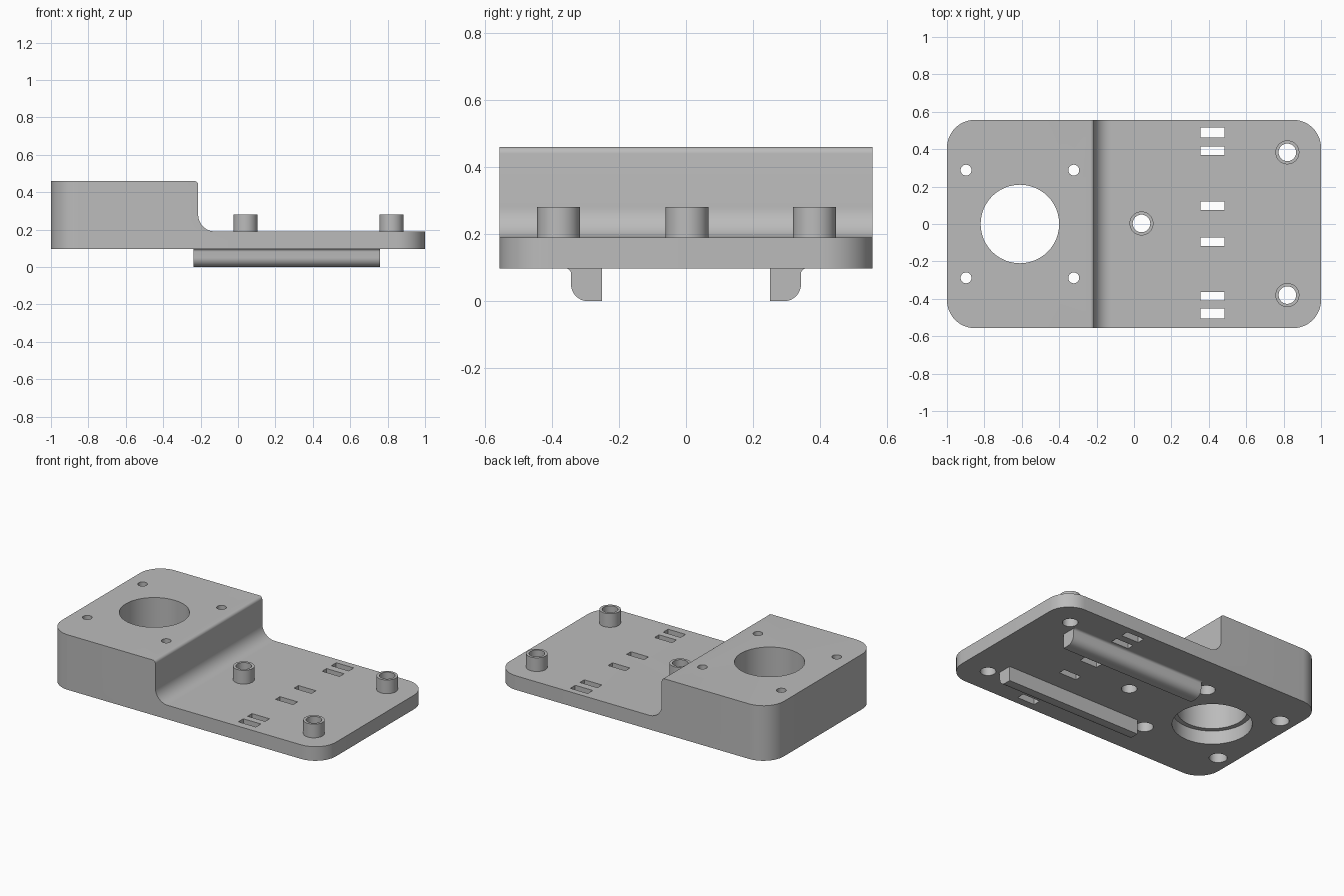
import bpy, bmesh
from math import sin, cos, pi, radians

if "Cube" in bpy.data.objects:
    bpy.data.objects.remove(bpy.data.objects["Cube"], do_unlink=True)

grey = bpy.data.materials.new("plain grey")
grey.use_nodes = True
colour = (0.5, 0.5, 0.5, 1)
grey.diffuse_color = colour
grey.node_tree.nodes["Principled BSDF"].inputs["Base Color"].default_value = colour


def arc(cx, cy, r, start, end, steps=12):
    angles = [radians(start + (end - start) * i / steps) for i in range(steps + 1)]
    return [(cx + r * cos(a), cy + r * sin(a)) for a in angles]


def circle(cx, cy, r, steps=48):
    return arc(cx, cy, r, 0, 360, steps)[:-1]


def box(x0, x1, y0, y1):
    return [(x0, y0), (x1, y0), (x1, y1), (x0, y1)]


def prism(name, outline, axis, low, high):
    """Extrude a 2D outline along the x, y or z axis."""
    place = {"x": lambda a, b, t: (t, a, b),
             "y": lambda a, b, t: (a, t, b),
             "z": lambda a, b, t: (a, b, t)}[axis]
    bm = bmesh.new()
    ends = [[bm.verts.new(place(a, b, t)) for a, b in outline] for t in (low, high)]
    bm.faces.new(ends[0])
    bm.faces.new(ends[1])
    n = len(outline)
    for i in range(n):
        j = (i + 1) % n
        bm.faces.new((ends[0][i], ends[0][j], ends[1][j], ends[1][i]))
    bmesh.ops.recalc_face_normals(bm, faces=bm.faces)
    mesh = bpy.data.meshes.new(name)
    bm.to_mesh(mesh)
    bm.free()
    obj = bpy.data.objects.new(name, mesh)
    mesh.materials.append(grey)
    bpy.context.collection.objects.link(obj)
    return obj


def select(obj):
    bpy.ops.object.select_all(action="DESELECT")
    obj.select_set(True)
    bpy.context.view_layer.objects.active = obj


def carve(target, cutter, operation="DIFFERENCE"):
    select(target)
    mod = target.modifiers.new("carve", "BOOLEAN")
    mod.operation, mod.solver, mod.object = operation, "EXACT", cutter
    bpy.ops.object.modifier_apply(modifier=mod.name)
    bpy.data.objects.remove(cutter, do_unlink=True)


BASE, DECK, TOP, HALF = 0.097, 0.19, 0.46, 0.557
STEP, FILLET, CORNER = -0.213, 0.09, 0.15

# Stepped body: side profile with a filleted step, trimmed to rounded corners
profile = [(-1.1, BASE), (1.1, BASE), (1.1, DECK)]
profile += arc(STEP + FILLET, DECK + FILLET, FILLET, 270, 180)
profile += arc(STEP - 0.02, TOP - 0.02, 0.02, 0, 90, 6)
profile += [(-1.1, TOP)]
body = prism("mounting_plate", profile, "y", -0.7, 0.7)
cx, cy = 1 - CORNER, HALF - CORNER
footprint = (arc(cx, cy, CORNER, 0, 90) + arc(-cx, cy, CORNER, 90, 180)
             + arc(-cx, -cy, CORNER, 180, 270) + arc(cx, -cy, CORNER, 270, 360))
carve(body, prism("trim", footprint, "z", -0.2, 0.8), "INTERSECT")

# Large bore and four screw holes, each with a wider recess from below
MX = -0.61
bores = [(MX, 0, 0.21, 0.24, 0.09)]
bores += [(MX + sx * 0.288, sy * 0.288, 0.029, 0.054, 0.26)
          for sx in (-1, 1) for sy in (-1, 1)]
for x, y, r, wide, depth in bores:
    carve(body, prism("bore", circle(x, y, r), "z", -0.1, 0.7))
    carve(body, prism("recess", circle(x, y, wide), "z", -0.1, BASE + depth))

# Cable tie slots
for y in (0.489, 0.391, 0.098, -0.094, -0.386, -0.479):
    h = 0.026 if abs(y) > 0.45 else 0.023
    carve(body, prism("slot", box(0.356, 0.484, y - h, y + h), "z", -0.1, 0.4))

# Hollow standoffs with holes running through the deck
posts = []
for name, x, y in (("middle", 0.04, 0.003), ("left", 0.82, 0.383), ("right", 0.82, -0.38)):
    post = prism("standoff_" + name, circle(x, y, 0.064), "z", DECK, 0.28)
    for part in (body, post):
        carve(part, prism("bore", circle(x, y, 0.047), "z", -0.1, 0.6))
    posts.append(post)

# Rails below: rounded outer lower edge, small fillet where they meet the deck
rails = []
for name, side in (("rail_left", 1), ("rail_right", -1)):
    section = [(0.25, BASE), (0.25, 0)]
    section += arc(0.293, 0.05, 0.05, 270, 360)
    section += arc(0.358, BASE - 0.015, 0.015, 180, 90, 6)
    rails.append(prism(name, [(side * a, b) for a, b in section], "x", -0.237, 0.76))

# Smooth the curves and keep real edges sharp
for obj in [body] + posts + rails:
    select(obj)
    bpy.ops.object.shade_smooth_by_angle(angle=radians(30))
